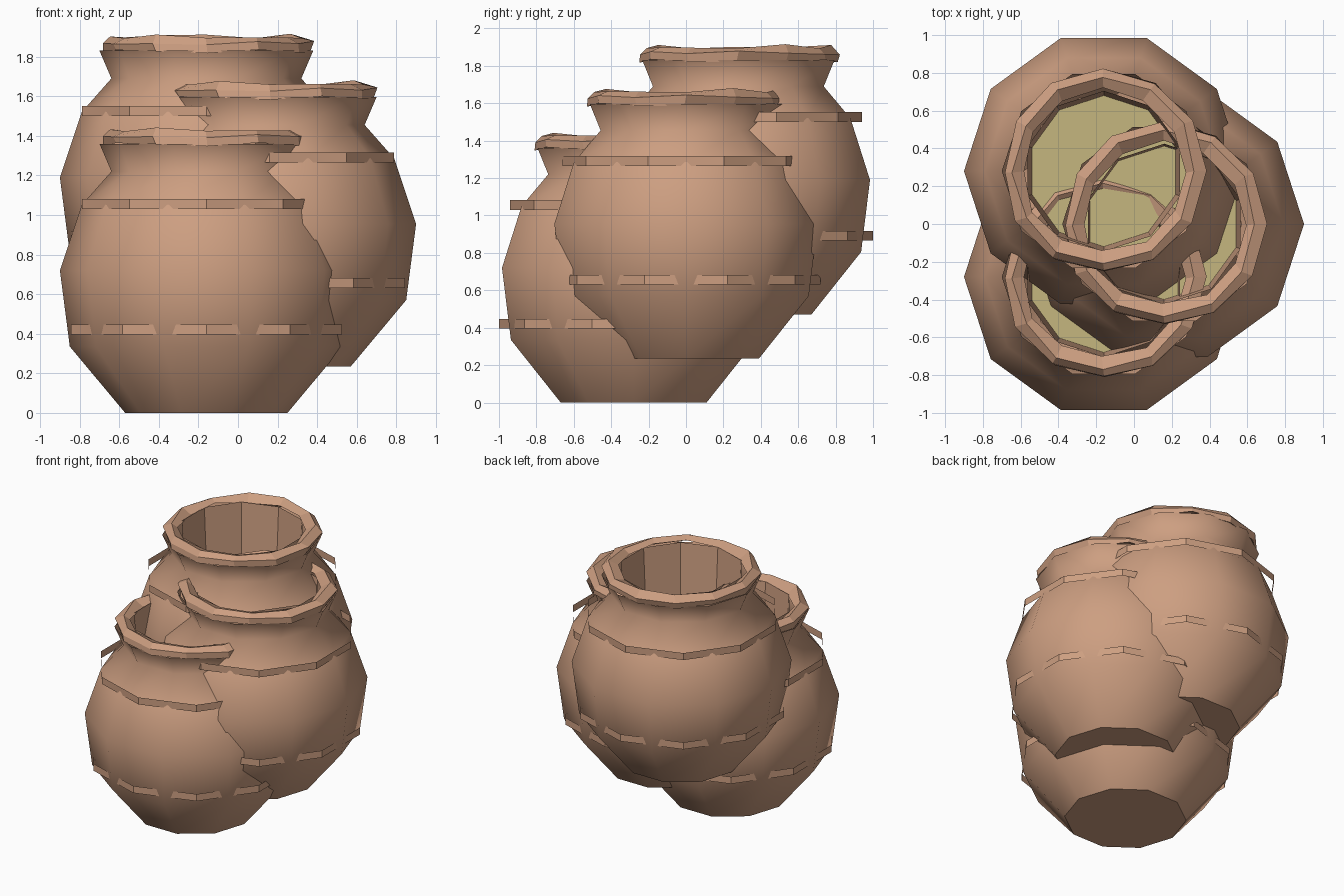
import bpy, bmesh, random
from math import sin, cos, pi
from mathutils import Vector

cube = bpy.data.objects.get("Cube")
if cube:
    bpy.data.objects.remove(cube, do_unlink=True)


def make_material(name, colour):
    mat = bpy.data.materials.new(name)
    mat.use_nodes = True
    mat.diffuse_color = (*colour, 1)
    mat.node_tree.nodes["Principled BSDF"].inputs["Base Color"].default_value = (*colour, 1)
    return mat


clay = make_material("terracotta clay", (0.61, 0.345, 0.22))
straw = make_material("pale filling", (0.56, 0.47, 0.21))


def lathe(name, profile, sides, start, origin, mats, cap=False, closed=False,
          smooth=False, jitter=0):
    """Spin a list of (radius, height) points into a ring-built mesh."""
    rng = random.Random(4)
    bm = bmesh.new()
    rings = []
    for r, z in profile:
        ring = []
        for i in range(sides):
            a = start + 2 * pi * i / sides
            wob = Vector([rng.uniform(-jitter, jitter) for _ in range(3)])
            ring.append(bm.verts.new(Vector((r * cos(a), r * sin(a), z)) + wob))
        rings.append(ring)
    pairs = list(zip(rings, rings[1:]))
    if closed:
        pairs.append((rings[-1], rings[0]))
    for low, high in pairs:
        for i in range(sides):
            j = (i + 1) % sides
            face = bm.faces.new((low[i], low[j], high[j], high[i]))
            face.smooth = smooth
    if cap:
        base = bm.faces.new(rings[0][::-1])
        base.material_index = len(mats) - 1
        for edge in base.edges:
            edge.smooth = False
    mesh = bpy.data.meshes.new(name)
    bm.to_mesh(mesh)
    bm.free()
    for mat in mats:
        mesh.materials.append(mat)
    obj = bpy.data.objects.new(name, mesh)
    obj.location = origin
    bpy.context.collection.objects.link(obj)
    return obj


BODY = [(0.41, 0), (0.69, 0.335), (0.74, 0.72), (0.63, 1.05), (0.48, 1.22), (0.54, 1.36)]
RIM = [(0.53, 1.355), (0.535, 1.40), (0.485, 1.435), (0.43, 1.40)]
TURN = pi / 2    # fittings are turned so that a corner faces the back


def pot(label, origin):
    lathe(label + "_pot_body", BODY, 10, 0, origin, [clay], cap=True, smooth=True)
    # uneven lip
    lathe(label + "_pot_rim", RIM, 12, 0, origin, [clay], closed=True, jitter=0.012)
    # inner wall with the filling as its floor
    bore = lathe(label + "_pot_inside", [(0.40, 0.95), (0.425, 1.40)], 10, TURN,
                 origin, [clay, straw], cap=True)
    bore.data.flip_normals()
    # thin straps around shoulder and belly
    for part, r, z in (("shoulder", 0.66, 1.03), ("belly", 0.72, 0.395)):
        lathe(label + "_pot_" + part + "_band", [(r, z), (r, z + 0.052)], 10, TURN,
              origin, [clay])


pot("front", (-0.16, -0.28, 0))
pot("side", (0.16, 0, 0.235))
pot("back", (-0.16, 0.28, 0.47))
